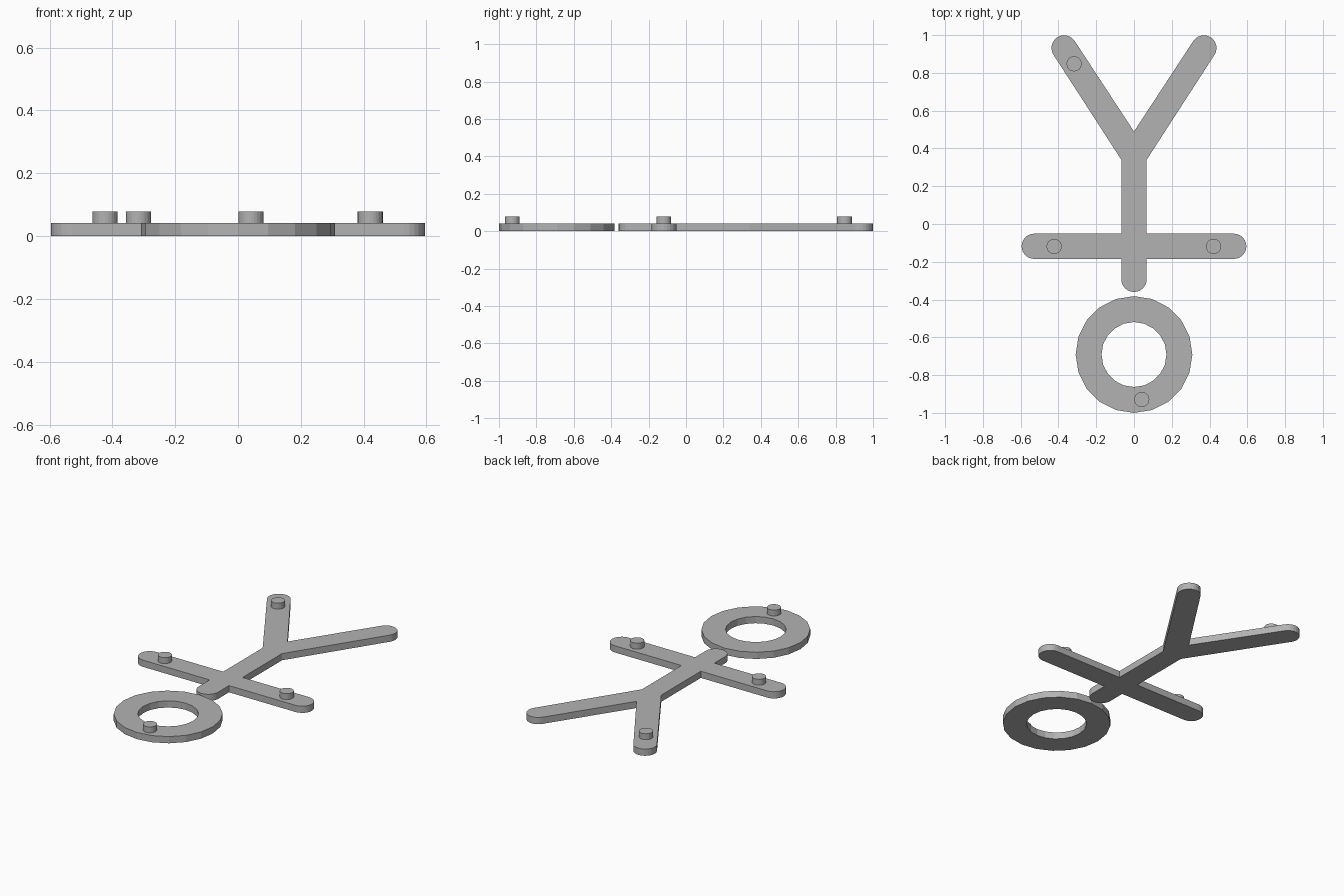
import bpy, bmesh, math
from mathutils import Vector

cube = bpy.data.objects.get("Cube")
if cube:
    bpy.data.objects.remove(cube, do_unlink=True)

THICK = 0.042     # plate thickness
HALF = 0.067      # half width of every limb
PEG_TOP = 0.079

grey = bpy.data.materials.new("plain_grey")
grey.use_nodes = True
grey.diffuse_color = (0.45, 0.45, 0.45, 1)
grey.node_tree.nodes["Principled BSDF"].inputs["Base Color"].default_value = (0.45, 0.45, 0.45, 1)


def add_object(name, bm):
    bmesh.ops.recalc_face_normals(bm, faces=bm.faces)
    mesh = bpy.data.meshes.new(name)
    bm.to_mesh(mesh)
    bm.free()
    mesh.materials.append(grey)
    obj = bpy.data.objects.new(name, mesh)
    bpy.context.collection.objects.link(obj)
    return obj


def extrude_up(bm, faces, height):
    result = bmesh.ops.extrude_face_region(bm, geom=faces, use_keep_orig=True)
    verts = [g for g in result["geom"] if isinstance(g, bmesh.types.BMVert)]
    bmesh.ops.translate(bm, verts=verts, vec=(0, 0, height))


def arc(cx, cy, radius, start, end, steps):
    angles = [math.radians(start + (end - start) * i / steps) for i in range(steps + 1)]
    return [(cx + radius * math.cos(a), cy + radius * math.sin(a)) for a in angles]


def peg(name, x, y):
    bm = bmesh.new()
    face = bm.faces.new([bm.verts.new((px, py, THICK)) for px, py in arc(x, y, 0.04, 0, 345, 23)])
    extrude_up(bm, [face], PEG_TOP - THICK)
    add_object(name, bm)


# Figure plate: right-hand half outline from neck to crotch, then mirrored
leg = math.degrees(math.atan2(0.835, 0.55))
half = arc(0, -0.293, HALF, -90, 0, 6)
half += [(HALF, -0.118 - HALF)]
half += arc(0.528, -0.118, HALF, -90, 90, 12)
half += [(HALF, -0.118 + HALF), (HALF, 0.34)]
half += arc(0.37, 0.932, HALF, leg - 90, leg + 90, 12)
half += [(0, 0.49)]
outline = half + [(-x, y) for x, y in reversed(half[1:-1])]
bm = bmesh.new()
plate = bm.faces.new([bm.verts.new((x, y, 0)) for x, y in outline])
extrude_up(bm, [plate], THICK)
add_object("figure_plate", bm)

# Head ring
SIDES = 20
bm = bmesh.new()
loops = [[bm.verts.new((x, y, 0)) for x, y in arc(0, -0.691, r, 0, 360 - 360 / SIDES, SIDES - 1)]
         for r in (0.309, 0.172)]
faces = []
for i in range(SIDES):
    j = (i + 1) % SIDES
    faces.append(bm.faces.new((loops[0][i], loops[0][j], loops[1][j], loops[1][i])))
extrude_up(bm, faces, THICK)
add_object("head_ring", bm)

# Round pegs on top
peg("left_arm_peg", 0.421, -0.119)
peg("right_arm_peg", -0.423, -0.119)
peg("right_leg_peg", -0.317, 0.848)
peg("head_peg", 0.041, -0.929)
